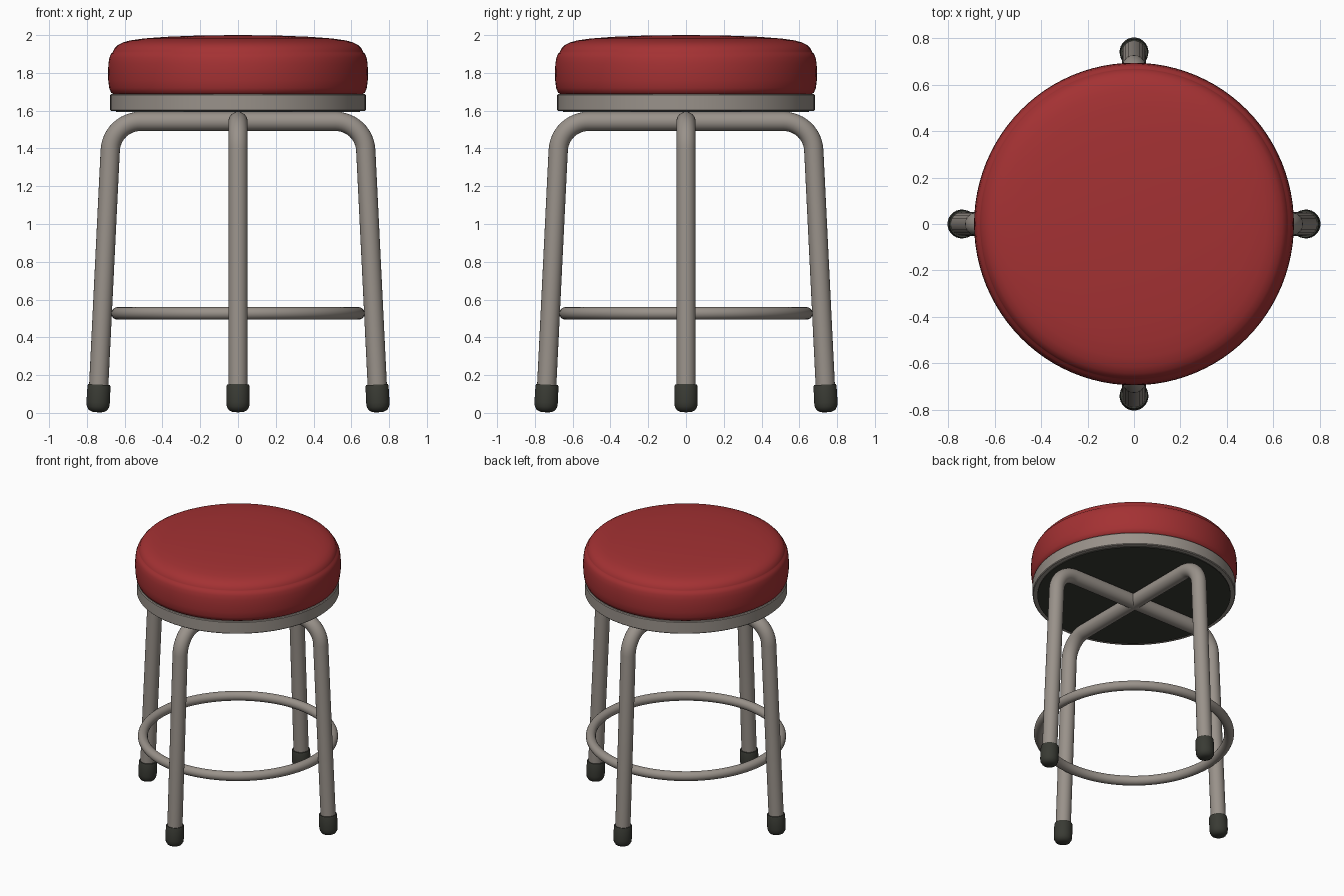
import bpy, bmesh, math
from mathutils import Vector, Matrix

if "Cube" in bpy.data.objects:
    bpy.data.objects.remove(bpy.data.objects["Cube"])


def material(name, rgb):
    m = bpy.data.materials.new(name)
    m.diffuse_color = (*rgb, 1)
    m.use_nodes = True
    m.node_tree.nodes["Principled BSDF"].inputs["Base Color"].default_value = m.diffuse_color
    return m


RED = material("red vinyl", (0.37, 0.031, 0.033))
METAL = material("warm grey metal", (0.32, 0.287, 0.255))
DARK = material("dark rubber", (0.041, 0.043, 0.034))


def finish(bm, name, mat, angle=40):
    bmesh.ops.recalc_face_normals(bm, faces=bm.faces)
    me = bpy.data.meshes.new(name)
    bm.to_mesh(me)
    bm.free()
    me.materials.append(mat)
    ob = bpy.data.objects.new(name, me)
    bpy.context.collection.objects.link(ob)
    bpy.ops.object.select_all(action='DESELECT')
    ob.select_set(True)
    bpy.context.view_layer.objects.active = ob
    bpy.ops.object.shade_smooth_by_angle(angle=math.radians(angle))
    return ob


def lathe(name, profile, mat, seg=96, matrix=None, closed=False, angle=40):
    """Spin (radius, z) points around z."""
    bm = bmesh.new()
    vs = [bm.verts.new((r, 0, z)) for r, z in profile]
    pairs = list(zip(vs, vs[1:])) + ([(vs[-1], vs[0])] if closed else [])
    es = [bm.edges.new(p) for p in pairs]
    bmesh.ops.spin(bm, geom=vs + es, cent=(0, 0, 0), axis=(0, 0, 1),
                   angle=math.tau, steps=seg)
    bmesh.ops.remove_doubles(bm, verts=bm.verts, dist=1e-5)
    if matrix:
        bm.transform(matrix)
    return finish(bm, name, mat, angle)


def tube(name, path, radius, mat, matrix, seg=24):
    """Sweep a circle along a path lying in the xz plane."""
    bm = bmesh.new()
    rings = []
    for i, p in enumerate(path):
        t = (path[min(i + 1, len(path) - 1)] - path[max(i - 1, 0)]).normalized()
        side, up = Vector((0, 1, 0)), t.cross(Vector((0, 1, 0)))
        rings.append([bm.verts.new(p + radius * (math.cos(a) * side + math.sin(a) * up))
                      for a in (math.tau * k / seg for k in range(seg))])
    for a, b in zip(rings, rings[1:]):
        for k in range(seg):
            j = (k + 1) % seg
            bm.faces.new((a[k], a[j], b[j], b[k]))
    bm.faces.new(rings[0])
    bm.faces.new(rings[-1])
    bm.transform(matrix)
    return finish(bm, name, mat)


OVAL = Matrix.Diagonal((1, 1.008, 1, 1))  # seat is very slightly deeper than wide

# padded seat cushion with a stitched seam near the top
lathe("seat_cushion", [
    (0, 1.685), (0.655, 1.685), (0.672, 1.695), (0.682, 1.72), (0.687, 1.76),
    (0.688, 1.81), (0.686, 1.85), (0.681, 1.88), (0.672, 1.902), (0.663, 1.909),
    (0.661, 1.914), (0.655, 1.928), (0.638, 1.946), (0.61, 1.961), (0.57, 1.972),
    (0.5, 1.982), (0.38, 1.991), (0.2, 1.998), (0, 2.0)], RED, matrix=OVAL)

# metal band under the cushion and dark underside board
lathe("seat_band", [
    (0.64, 1.598), (0.672, 1.598), (0.677, 1.603), (0.677, 1.683), (0.672, 1.688),
    (0.64, 1.688)], METAL, matrix=OVAL, closed=True)
lathe("seat_underside", [(0, 1.592), (0.645, 1.592), (0.645, 1.68), (0, 1.68)],
      DARK, matrix=OVAL)

# bent leg path: straight top bar, rounded corner, slightly splayed leg
foot, corner_top = Vector((0.742, 0, 0.05)), 1.543
lean = math.atan2(0.0585, 1.2)
bend = 0.16
ang = math.pi / 2 - lean
cx = 0.669 + 0.0 - bend * math.tan(ang / 2)
half = [Vector((cx + bend * math.sin(ang * i / 12), 0,
                corner_top - bend + bend * math.cos(ang * i / 12))) for i in range(13)]
half.append(foot)
path = [Vector((-p.x, 0, p.z)) for p in reversed(half)] + half

for i, name in enumerate(("side_leg_frame", "front_back_leg_frame")):
    tube(name, path, 0.051, METAL, Matrix.Rotation(i * math.pi / 2, 4, 'Z'))

# rubber feet
foot_profile = [(0, 0.003), (0.03, 0.005), (0.048, 0.014), (0.059, 0.032), (0.062, 0.055),
                (0.061, 0.143), (0.058, 0.15), (0.045, 0.15)]
for i, name in enumerate(("right", "back", "left", "front")):
    m = (Matrix.Rotation(i * math.pi / 2, 4, 'Z') @ Matrix.Translation((0.743, 0, 0))
         @ Matrix.Rotation(-lean, 4, 'Y'))
    lathe(name + "_foot", foot_profile, DARK, seg=32, matrix=m)

# footrest ring
lathe("footrest_ring", [(0.638 + 0.033 * math.cos(math.tau * k / 20),
                         0.527 + 0.033 * math.sin(math.tau * k / 20)) for k in range(20)],
      METAL, closed=True)
